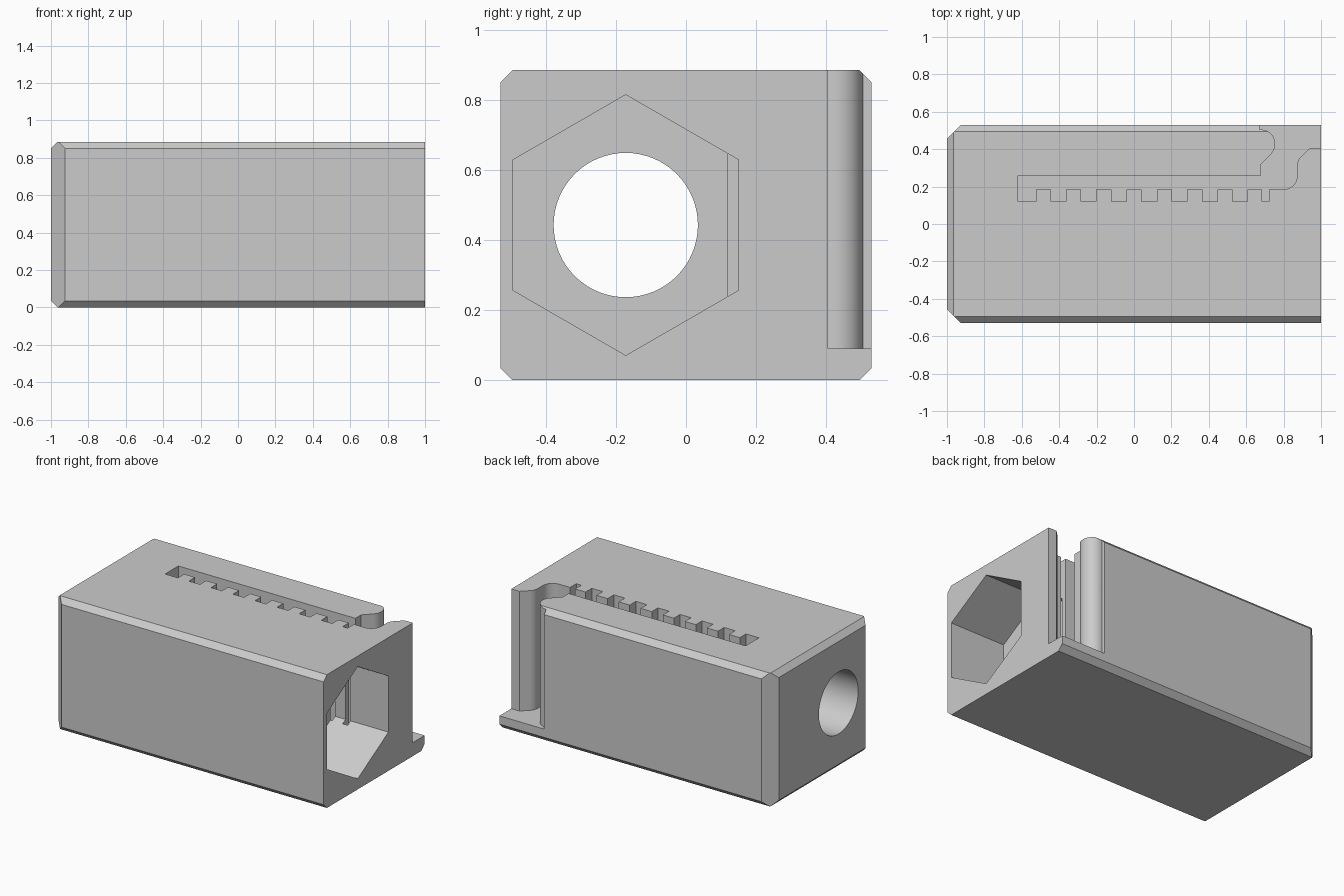
import bpy, bmesh
from math import sin, cos, radians, tau
from mathutils import Vector

cube = bpy.data.objects.get("Cube")
if cube:
    bpy.data.objects.remove(cube, do_unlink=True)

LENGTH, WIDTH, HEIGHT = 2.0, 1.06, 0.885
BORE_Y, BORE_Z = -0.172, 0.443

grey = bpy.data.materials.new("plain grey")
grey.use_nodes = True
grey.diffuse_color = (0.6, 0.6, 0.6, 1)
grey.node_tree.nodes["Principled BSDF"].inputs["Base Color"].default_value = (0.6, 0.6, 0.6, 1)


def make_object(name, bm):
    bmesh.ops.recalc_face_normals(bm, faces=bm.faces)
    mesh = bpy.data.meshes.new(name)
    bm.to_mesh(mesh)
    bm.free()
    mesh.materials.append(grey)
    obj = bpy.data.objects.new(name, mesh)
    bpy.context.collection.objects.link(obj)
    return obj


def prism(name, base, offset):
    """Closed solid swept from a flat outline along an offset."""
    bm = bmesh.new()
    face = bm.faces.new([bm.verts.new(p) for p in base])
    swept = bmesh.ops.extrude_face_region(bm, geom=[face], use_keep_orig=True)
    verts = [g for g in swept["geom"] if isinstance(g, bmesh.types.BMVert)]
    bmesh.ops.translate(bm, verts=verts, vec=offset)
    return make_object(name, bm)


def arc(cx, cy, r, start, end, n=14):
    angles = [radians(start + (end - start) * i / n) for i in range(n + 1)]
    return [(cx + r * cos(a), cy + r * sin(a)) for a in angles]


def bore(name, radius, sides, x0, x1):
    ring = [(x0, BORE_Y + radius * sin(tau * i / sides),
             BORE_Z + radius * cos(tau * i / sides)) for i in range(sides)]
    return prism(name, ring, (x1 - x0, 0, 0))


# Block with bevelled long edges and a bevelled left end
bm = bmesh.new()
bmesh.ops.create_cube(bm, size=1)
for v in bm.verts:
    v.co = (v.co.x * LENGTH, v.co.y * WIDTH, (v.co.z + 0.5) * HEIGHT)
half = Vector((LENGTH / 2, WIDTH / 2, HEIGHT / 2))
middle = Vector((0, 0, HEIGHT / 2))
bevels = [((0, sy, sz), 0.035) for sy in (-1, 1) for sz in (-1, 1)]
bevels += [((-1, 0, sz), 0.035) for sz in (-1, 1)]
bevels += [((-1, sy, 0), 0.075) for sy in (-1, 1)]
for direction, size in bevels:
    normal = Vector(direction)
    corner = middle + half * normal
    shift = Vector([size if i == 1 else 0 for i in range(3)])
    shift.y *= normal.y
    if normal.y == 0:
        shift = Vector((size * normal.x, 0, 0))
    bmesh.ops.bisect_plane(bm, geom=bm.verts[:] + bm.edges[:] + bm.faces[:],
                           plane_co=corner - shift, plane_no=normal, clear_outer=True)
    bmesh.ops.holes_fill(bm, edges=[e for e in bm.edges if e.is_boundary])
body = make_object("clip_block", bm)

# Slot outline: toothed front wall, then the notch, then the rounded arm tip
gaps = [(-0.62, -0.525)]
gaps += [(-0.445 + 0.162 * k, -0.364 + 0.162 * k) for k in range(7)]
gaps += [(0.685, 0.722)]
outline = [(-0.62, 0.26)]
for i, (a, b) in enumerate(gaps):
    if i:
        outline.append((a, 0.185))
    outline += [(a, 0.12), (b, 0.12), (b, 0.185)]
outline += arc(0.80, 0.257, 0.072, -90, 0)
outline += arc(0.942, 0.31, 0.07, 180, 135, 6)
outline += [(0.94, 0.405), (1.2, 0.405), (1.2, 0.7), (0.672, 0.7), (0.672, 0.505)]
outline += arc(0.678, 0.428, 0.077, 90, -45, 24)
outline += [(0.68, 0.32), (0.68, 0.26)]
slot = prism("slot_cutter", [(x, y, 0.09) for x, y in outline], (0, 0, 1))

# Hexagonal pocket at the right end and the round bore through the block
hexagon = bore("hex_pocket_cutter", 0.372, 6, 0.595, 1.1)
hole = bore("round_bore_cutter", 0.206, 64, -1.1, 0.8)

bpy.context.view_layer.objects.active = body
for cutter in (slot, hexagon, hole):
    cutter.hide_render = True
    mod = body.modifiers.new(cutter.name, "BOOLEAN")
    mod.operation = "DIFFERENCE"
    mod.solver = "EXACT"
    mod.object = cutter
    bpy.ops.object.modifier_apply(modifier=mod.name)
    bpy.data.objects.remove(cutter, do_unlink=True)

# Smooth the round walls, keep the bevels crisp
for obj in bpy.context.selected_objects:
    obj.select_set(False)
body.select_set(True)
bpy.ops.object.shade_smooth_by_angle(angle=radians(25))
